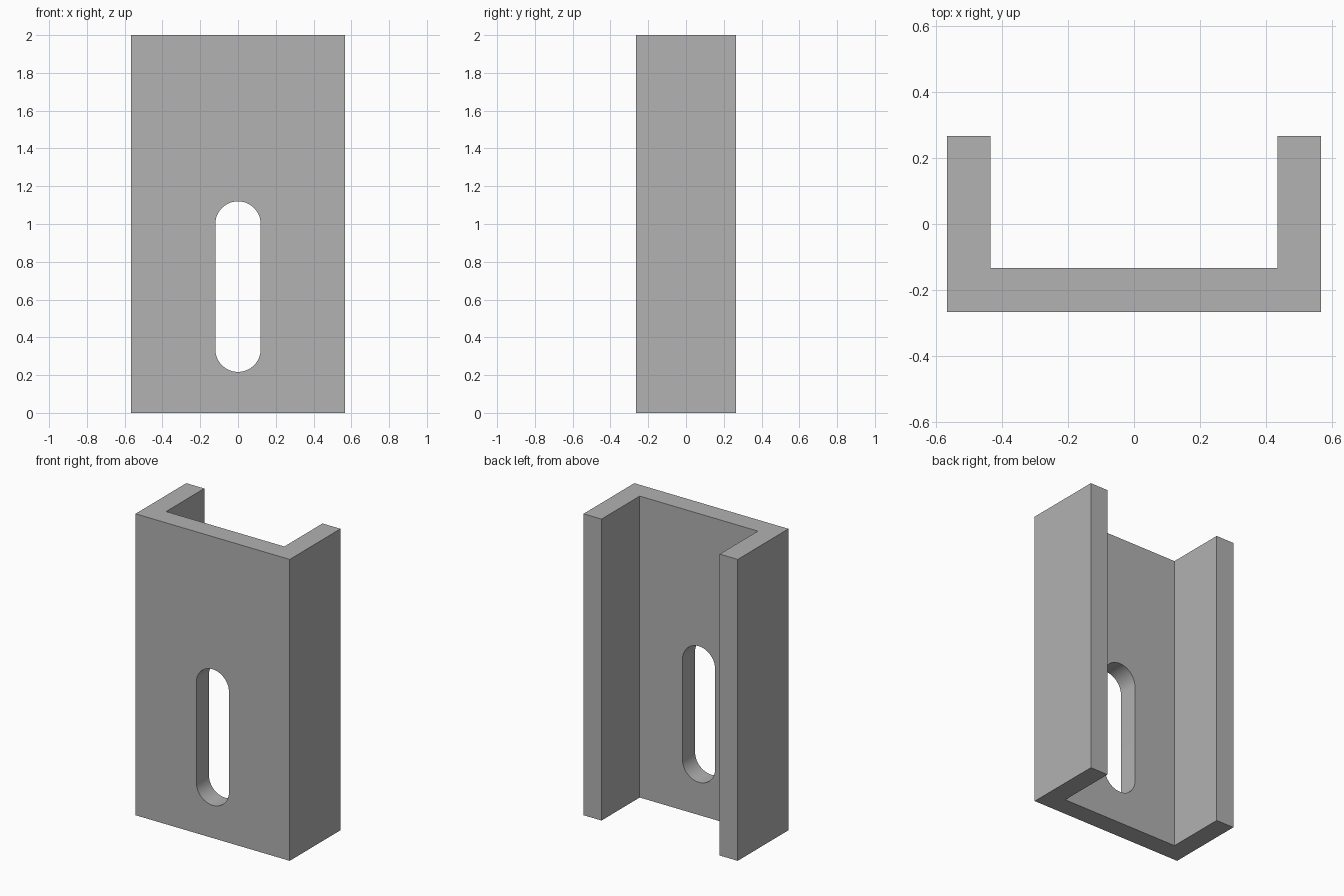
import bpy, bmesh, math
from mathutils import Vector

cube = bpy.data.objects.get("Cube")
if cube:
    bpy.data.objects.remove(cube, do_unlink=True)

HEIGHT = 2.0
HALF_W, HALF_D, WALL = 0.566, 0.266, 0.132
SLOT_R, SLOT_LOW, SLOT_HIGH = 0.12, 0.337, 1.0

grey = bpy.data.materials.new("plain grey")
grey.use_nodes = True
colour = (0.445, 0.445, 0.445, 1)
grey.diffuse_color = colour
grey.node_tree.nodes["Principled BSDF"].inputs["Base Color"].default_value = colour


def extruded(name, outline, direction):
    """Closed solid made by sweeping a flat outline along a direction."""
    bm = bmesh.new()
    face = bm.faces.new([bm.verts.new(p) for p in outline])
    swept = bmesh.ops.extrude_face_region(bm, geom=[face], use_keep_orig=True)
    moved = [v for v in swept["geom"] if isinstance(v, bmesh.types.BMVert)]
    bmesh.ops.translate(bm, verts=moved, vec=Vector(direction))
    bmesh.ops.recalc_face_normals(bm, faces=bm.faces)
    mesh = bpy.data.meshes.new(name)
    bm.to_mesh(mesh)
    bm.free()
    mesh.materials.append(grey)
    obj = bpy.data.objects.new(name, mesh)
    bpy.context.collection.objects.link(obj)
    return obj


# U-shaped channel: front plate with a flange running back on each side
half = [(HALF_W, -HALF_D), (HALF_W, HALF_D),
        (HALF_W - WALL, HALF_D), (HALF_W - WALL, WALL - HALF_D)]
section = half + [(-x, y) for x, y in reversed(half)]
channel = extruded("channel_bracket", [(x, y, 0) for x, y in section], (0, 0, HEIGHT))

# Round-ended slot through the front plate
STEPS = 24
slot = []
for centre, start in ((SLOT_HIGH, 0), (SLOT_LOW, math.pi)):
    for i in range(STEPS + 1):
        a = start + math.pi * i / STEPS
        slot.append((SLOT_R * math.cos(a), -HALF_D - 0.1, centre + SLOT_R * math.sin(a)))
cutter = extruded("slot_cutter", slot, (0, WALL + 0.2, 0))
cutter.hide_render = True

cut = channel.modifiers.new("slot", 'BOOLEAN')
cut.operation = 'DIFFERENCE'
cut.solver = 'EXACT'
cut.object = cutter

# Apply the cut, drop the helper and smooth only the slot ends
bpy.ops.object.select_all(action='DESELECT')
channel.select_set(True)
bpy.context.view_layer.objects.active = channel
bpy.ops.object.modifier_apply(modifier=cut.name)
bpy.data.objects.remove(cutter, do_unlink=True)
bpy.ops.object.shade_smooth_by_angle(angle=math.radians(30))
